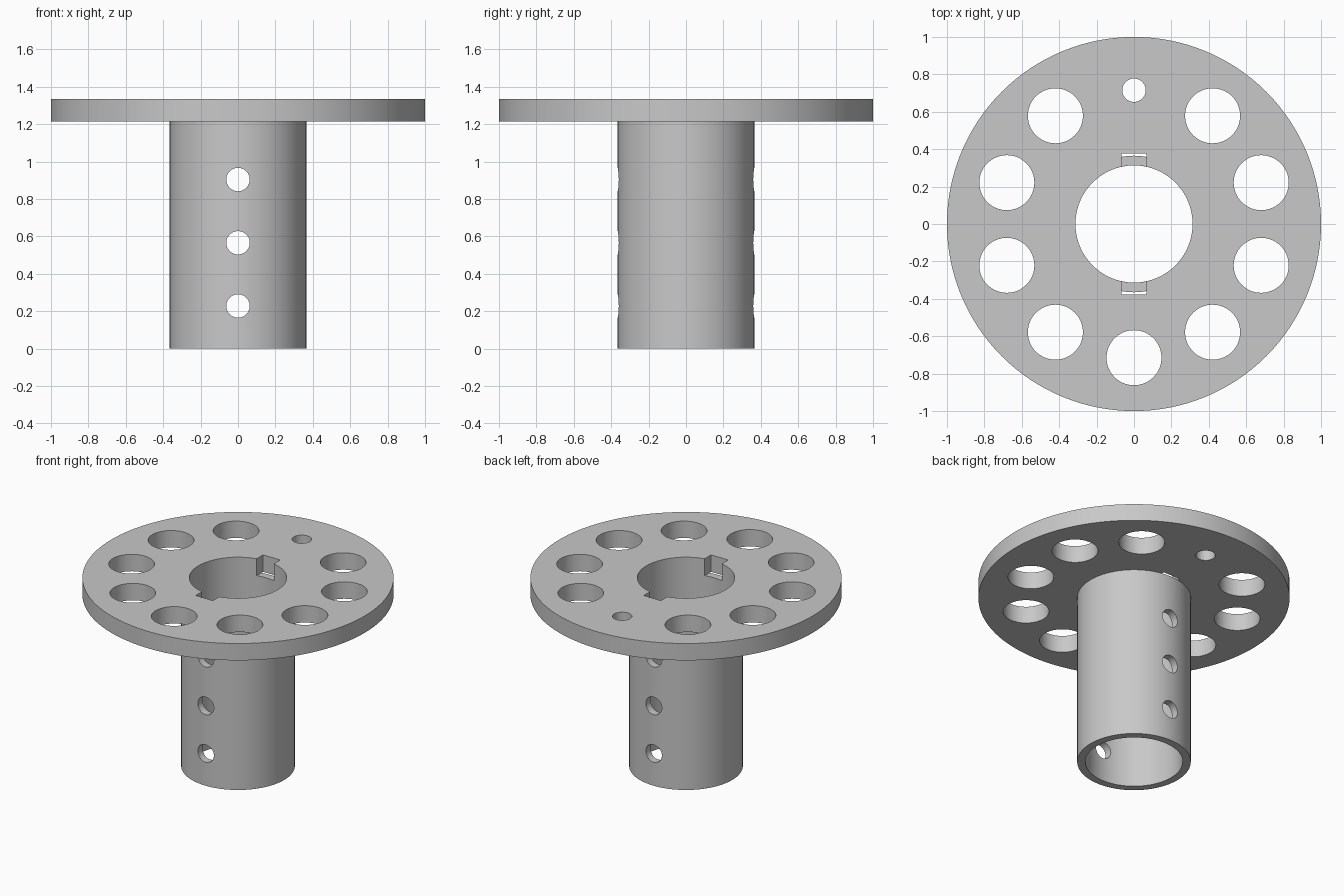
import bpy
import math

if "Cube" in bpy.data.objects:
    bpy.data.objects.remove(bpy.data.objects["Cube"], do_unlink=True)

FLANGE_Z, TOP_Z = 1.215, 1.335
BORE_R, SLEEVE_R = 0.313, 0.365
BOLT_CIRCLE_R = 0.715

grey = bpy.data.materials.new("plain_grey")
grey.use_nodes = True
colour = (0.58, 0.58, 0.58, 1)
grey.diffuse_color = colour
grey.node_tree.nodes["Principled BSDF"].inputs["Base Color"].default_value = colour


def cylinder(name, radius, z0, z1, x=0, y=0, sides=128):
    bpy.ops.mesh.primitive_cylinder_add(
        vertices=sides, radius=radius, depth=z1 - z0, location=(x, y, (z0 + z1) / 2))
    obj = bpy.context.object
    obj.name = name
    return obj


def cut(target, cutter):
    cutter.hide_render = True
    mod = target.modifiers.new("cut", "BOOLEAN")
    mod.operation = "DIFFERENCE"
    mod.solver = "EXACT"
    mod.object = cutter
    bpy.context.view_layer.objects.active = target
    bpy.ops.object.modifier_apply(modifier=mod.name)
    bpy.data.objects.remove(cutter, do_unlink=True)


def finish(obj):
    obj.data.materials.clear()
    obj.data.materials.append(grey)
    bpy.ops.object.select_all(action="DESELECT")
    obj.select_set(True)
    bpy.context.view_layer.objects.active = obj
    bpy.ops.object.shade_smooth_by_angle(angle=math.radians(30))


# Flange disc with its central bore
flange = cylinder("flange", 1, FLANGE_Z, TOP_Z)
cut(flange, cylinder("bore_cutter", BORE_R, 1, 2))

# Ring of ten holes, the rear one smaller
for i in range(10):
    a = math.pi / 2 + i * math.tau / 10
    cut(flange, cylinder("hole_cutter", 0.0625 if i == 0 else 0.147, 1, 2,
                         BOLT_CIRCLE_R * math.cos(a), BOLT_CIRCLE_R * math.sin(a), 64))

# Front and rear keyway notches
bpy.ops.mesh.primitive_cube_add(size=1, location=(0, 0, TOP_Z))
keyway = bpy.context.object
keyway.scale = (0.134, 0.754, 1)
cut(flange, keyway)
finish(flange)

# Hollow sleeve with three cross-pin holes
sleeve = cylinder("sleeve", SLEEVE_R, 0, FLANGE_Z)
cut(sleeve, cylinder("bore_cutter", BORE_R, -1, 2))
for z in (0.228, 0.566, 0.904):
    pin = cylinder("pin_cutter", 0.0625, z - 0.5, z + 0.5, sides=48)
    pin.rotation_euler.x = math.pi / 2
    cut(sleeve, pin)
finish(sleeve)
